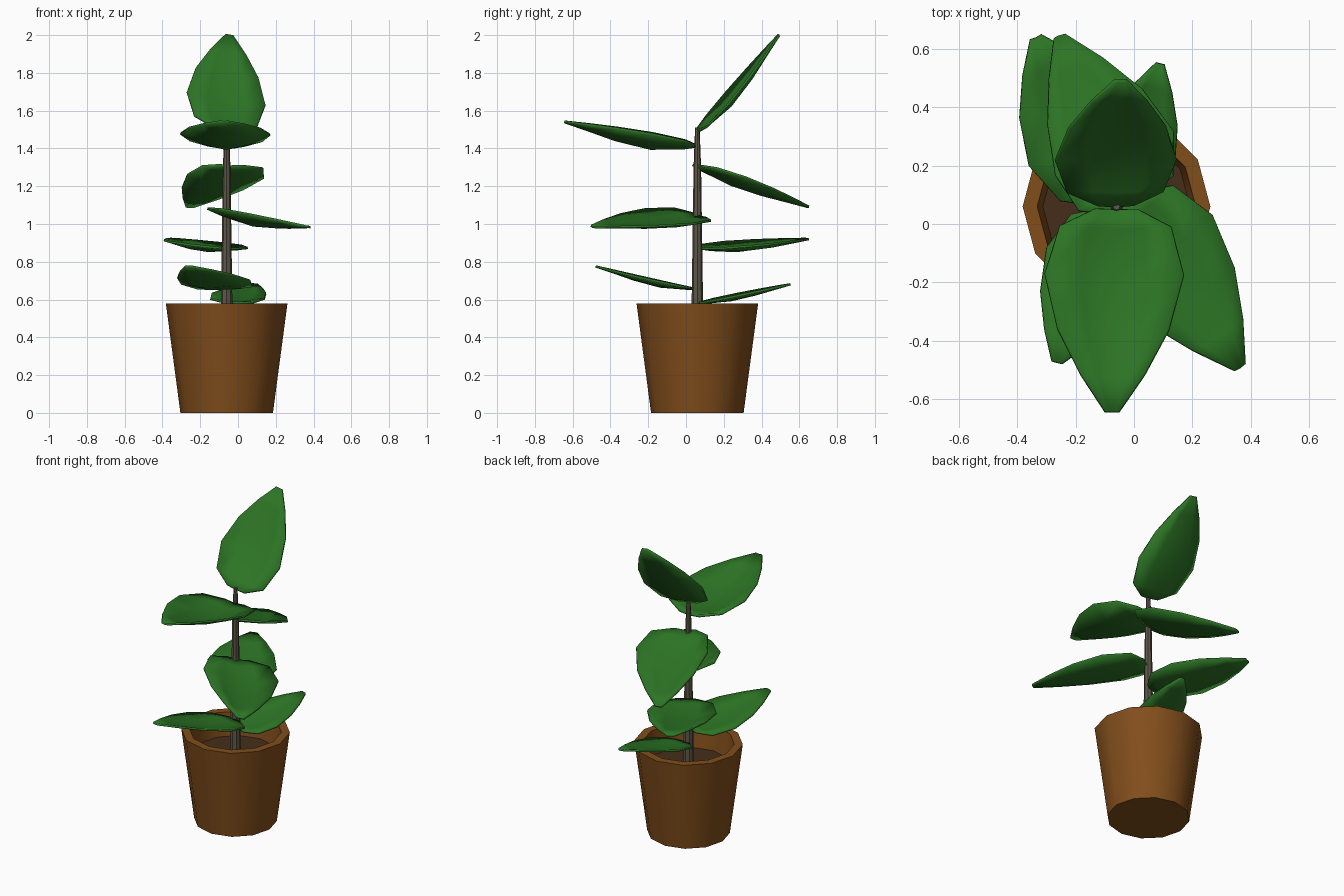
import bpy, bmesh, math
from mathutils import Vector

if "Cube" in bpy.data.objects:
    bpy.data.objects.remove(bpy.data.objects["Cube"])

CX, CY = -0.06, 0.06          # plant axis


def material(name, rgb):
    m = bpy.data.materials.new(name)
    m.diffuse_color = (*rgb, 1)
    m.use_nodes = True
    m.node_tree.nodes["Principled BSDF"].inputs["Base Color"].default_value = m.diffuse_color
    return m


GREEN = material("leaf_green", (0.025, 0.175, 0.018))
CLAY = material("clay", (0.22, 0.075, 0.011))
SOIL = material("soil_brown", (0.06, 0.027, 0.01))
BARK = material("bark", (0.11, 0.095, 0.065))


def finish(name, bm, mat, angle):
    bmesh.ops.recalc_face_normals(bm, faces=bm.faces)
    me = bpy.data.meshes.new(name)
    bm.to_mesh(me)
    bm.free()
    ob = bpy.data.objects.new(name, me)
    bpy.context.collection.objects.link(ob)
    me.materials.append(mat)
    bpy.ops.object.select_all(action='DESELECT')
    ob.select_set(True)
    bpy.context.view_layer.objects.active = ob
    bpy.ops.object.shade_smooth_by_angle(angle=math.radians(angle))
    return ob


def lathe(name, profile, sides, mat):
    """Spin (radius, z) points round the plant axis; end rings are capped."""
    bm = bmesh.new()
    rings = [[bm.verts.new((CX + r * math.cos(math.tau * i / sides),
                            CY + r * math.sin(math.tau * i / sides), z))
              for i in range(sides)] for r, z in profile]
    for a, b in zip(rings, rings[1:]):
        for i in range(sides):
            j = (i + 1) % sides
            bm.faces.new((a[i], a[j], b[j], b[i]))
    bm.faces.new(rings[0])
    bm.faces.new(rings[-1])
    return finish(name, bm, mat, 40)


# Leaf rows: (position along midrib, share of full width, share of full sag)
ROWS = [(0, 0.3, 0), (0.09, 0.8, 0.4), (0.33, 1, 1), (0.6, 0.8, 0.8),
        (0.82, 0.46, 0.35), (1, 0.1, 0)]


def leaf(name, base, tip, left, right, sag):
    """Cupped blade through its base, tip and two widest edge points."""
    base, tip, left, right = map(Vector, (base, tip, left, right))
    mid = base.lerp(tip, 0.33)
    up = (right - left).cross(tip - base).normalized()
    bm = bmesh.new()
    grid = []
    for t, width, dip in ROWS:
        row = []
        for w in (-1, -0.5, 0, 0.5, 1):
            side = (left if w < 0 else right) - mid
            row.append(bm.verts.new(base.lerp(tip, t) + side * width * abs(w)
                                    - up * sag * dip * (1 - w * w)))
        grid.append(row)
    for a, b in zip(grid, grid[1:]):
        for i in range(4):
            bm.faces.new((a[i], a[i + 1], b[i + 1], b[i]))
    ob = finish(name, bm, GREEN, 50)
    solid = ob.modifiers.new("thickness", 'SOLIDIFY')
    solid.thickness = 0.012
    solid.offset = 0


# Pot with hollow rim, soil and tapering stem
lathe("pot", [(0.245, 0), (0.322, 0.58), (0.272, 0.58), (0.25, 0.41)], 12, CLAY)
lathe("soil", [(0.25, 0.415), (0.253, 0.43)], 12, SOIL)
lathe("stem", [(0.032, 0.42), (0.03, 0.6), (0.02, 1.3), (0.012, 1.51)], 8, BARK)

# Leaves from top to bottom: base, tip, left edge, right edge, sag
LEAVES = [
    ((-.06, .06, 1.50), (-.045, .49, 2.0), (-.27, .215, 1.70), (.145, .22, 1.63), .045),
    ((-.06, .05, 1.41), (-.075, -.645, 1.54), (.17, -.175, 1.475), (-.305, -.17, 1.48), .055),
    ((-.05, .06, 1.305), (-.26, .645, 1.09), (-.27, .17, 1.26), (.135, .32, 1.245), .03),
    ((-.05, .06, 1.04), (.365, -.495, .985), (.27, .03, 1.00), (-.1, -.21, 1.08), .03),
    ((-.06, .08, .87), (-.335, .64, .92), (-.36, .2, .905), (.02, .37, .885), .03),
    ((-.06, .04, .66), (-.265, -.475, .775), (.065, -.17, .70), (-.3, -.08, .685), .03),
    ((-.05, .08, .585), (.09, .55, .68), (-.14, .27, .63), (.14, .2, .605), .02),
]
for n, data in enumerate(LEAVES, 1):
    leaf(f"leaf_{n}", *data)
